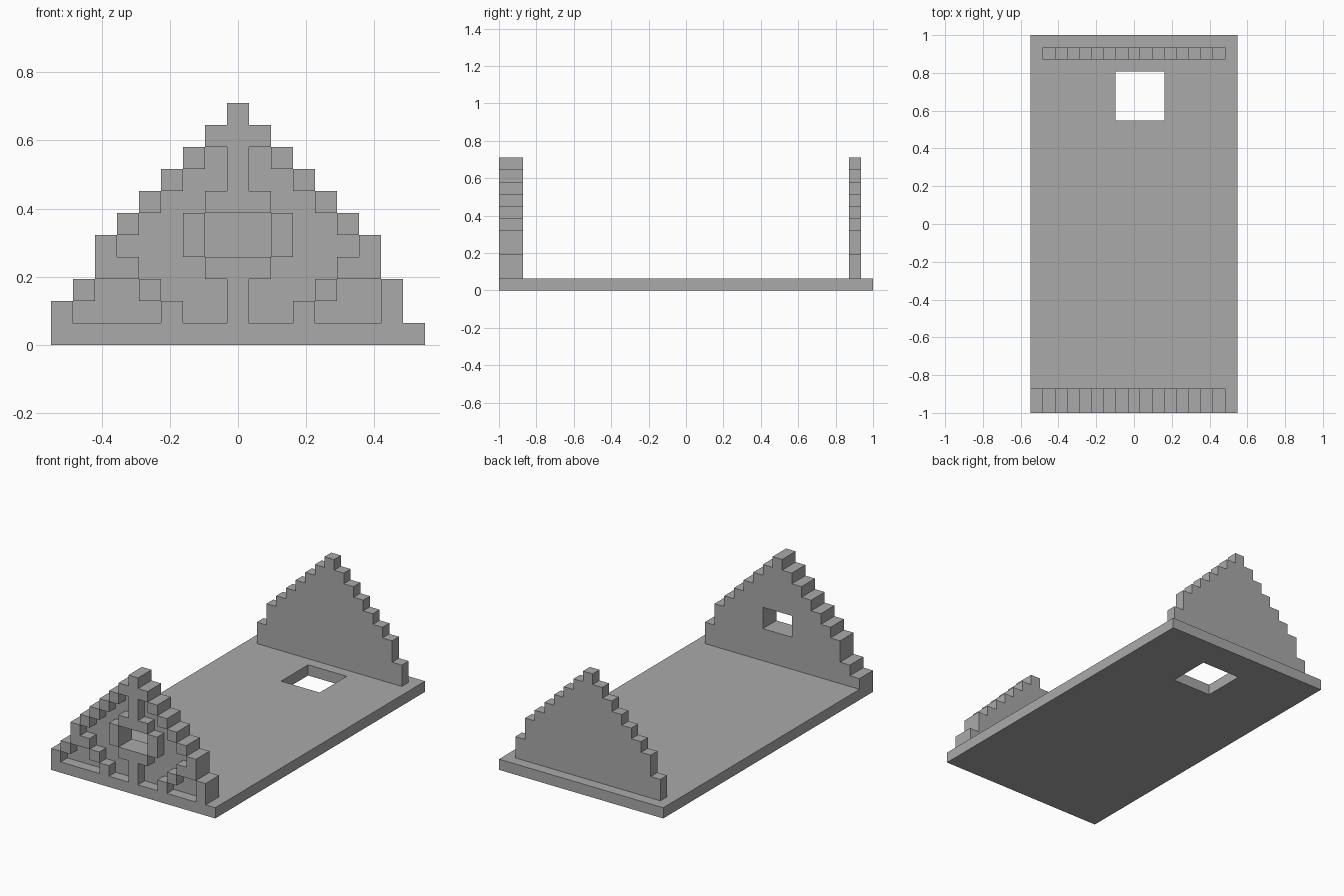
import bpy
import bmesh
from mathutils import Vector

if "Cube" in bpy.data.objects:
    bpy.data.objects.remove(bpy.data.objects["Cube"], do_unlink=True)

COLS, ROWS = 17, 31          # plate size in blocks
U = 2 / ROWS                 # block size
MID = COLS // 2

grey = bpy.data.materials.new("stone_grey")
grey.use_nodes = True
grey.diffuse_color = (0.4, 0.4, 0.4, 1)
grey.node_tree.nodes["Principled BSDF"].inputs["Base Color"].default_value = (0.4, 0.4, 0.4, 1)


def build(name, cells):
    """Join unit blocks into one shell, keeping only the outer faces."""
    cells = set(cells)
    bm = bmesh.new()
    for cell in cells:
        for axis in range(3):
            for side in (0, 1):
                near = list(cell)
                near[axis] += 2 * side - 1
                if tuple(near) in cells:
                    continue
                a, b = (axis + 1) % 3, (axis + 2) % 3
                quad = []
                for da, db in ((0, 0), (1, 0), (1, 1), (0, 1)):
                    p = Vector(cell)
                    p[axis] += side
                    p[a] += da
                    p[b] += db
                    p.x -= COLS / 2
                    p.y -= ROWS / 2
                    quad.append(bm.verts.new(p * U))
                bm.faces.new(quad if side else quad[::-1])
    bmesh.ops.remove_doubles(bm, verts=bm.verts, dist=U / 100)
    mesh = bpy.data.meshes.new(name)
    bm.to_mesh(mesh)
    bm.free()
    mesh.materials.append(grey)
    obj = bpy.data.objects.new(name, mesh)
    bpy.context.collection.objects.link(obj)
    return obj


def gable(y):
    """Stepped triangular wall, one block thick, standing on the plate."""
    for x in range(1, COLS - 1):
        d = abs(x - MID)
        top = 11 - d if d < 7 else 3
        for z in range(1, top):
            yield (x, y, z)


# Floor plate with a square hatch near the back
build("floor_plate", [(x, y, 0) for x in range(COLS) for y in range(ROWS)
                      if not (7 <= x <= 10 and 24 <= y <= 27)])

# Back gable
build("back_gable", gable(ROWS - 2))

# Front gable with window opening and an extra block at its foot
window = {(x, 1, z) for x in range(MID - 1, MID + 2) for z in (4, 5)}
build("front_gable", (set(gable(1)) - window) | {(0, 1, 1)})

# Timber framing in front of the gable, top row first
framing = [
    "........#........",
    ".......###.......",
    "......#.#.#......",
    ".....#..#..#.....",
    "....#..###..#....",
    "...#..#...#..#...",
    "..#...#...#...#..",
    "..##...###...##..",
    ".#..#...#...#..#.",
    "#....#..#..#...#.",
]
build("front_framing", [(x, 0, len(framing) - i)
                        for i, row in enumerate(framing)
                        for x, c in enumerate(row) if c == "#"])
